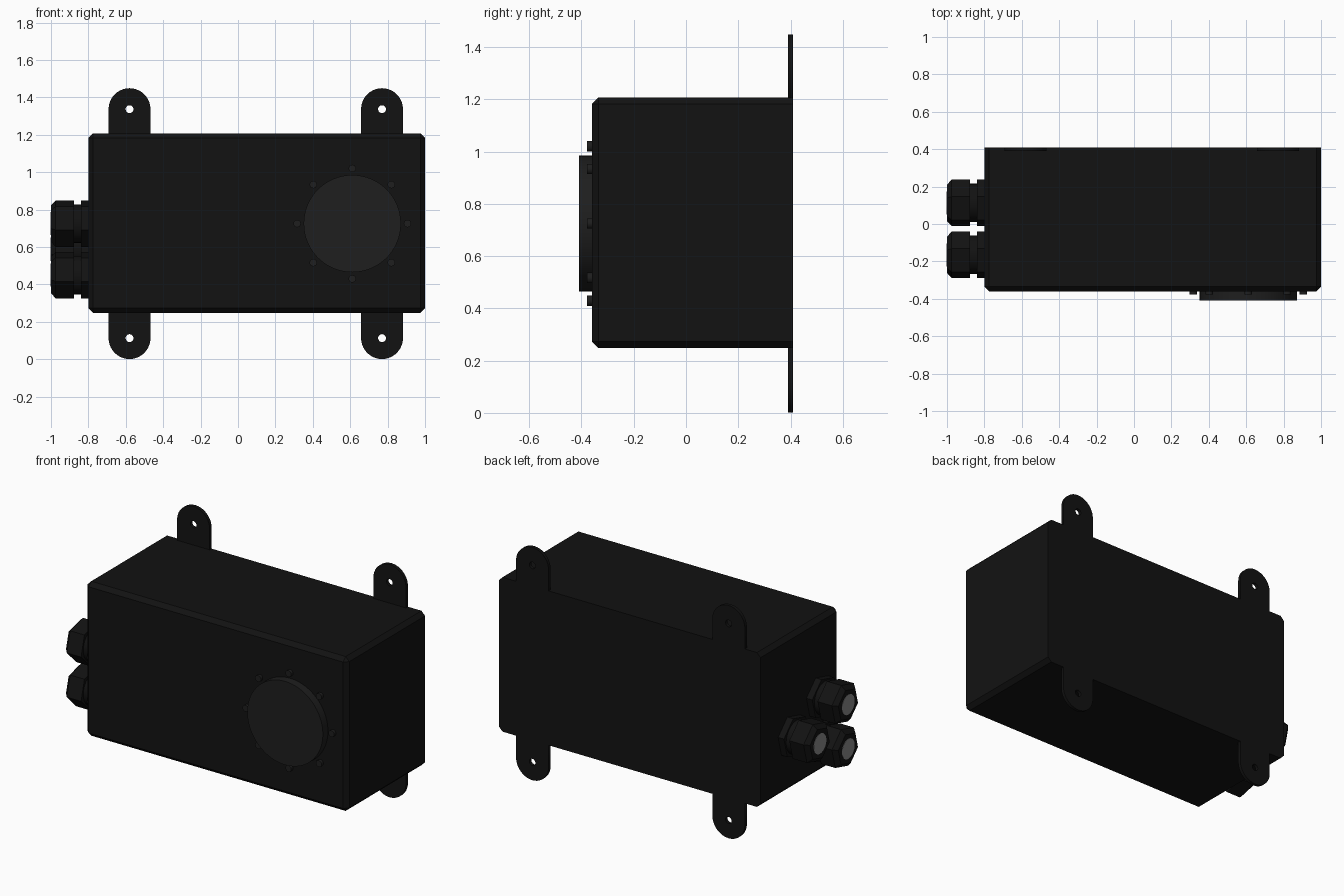
import bpy, bmesh, math
from mathutils import Matrix

if "Cube" in bpy.data.objects:
    bpy.data.objects.remove(bpy.data.objects["Cube"])


def material(name, v):
    m = bpy.data.materials.new(name)
    m.diffuse_color = (v, v, v, 1)
    m.use_nodes = True
    m.node_tree.nodes["Principled BSDF"].inputs["Base Color"].default_value = m.diffuse_color
    return m


BLACK = material("black_plastic", 0.006)
DARK = material("dark_grey", 0.013)
GREY = material("cable_grey", 0.25)
MID_Z = 0.725


def make(name, bm, mat, smooth=False):
    bmesh.ops.recalc_face_normals(bm, faces=bm.faces)
    me = bpy.data.meshes.new(name)
    bm.to_mesh(me)
    bm.free()
    ob = bpy.data.objects.new(name, me)
    bpy.context.collection.objects.link(ob)
    me.materials.append(mat)
    if smooth:
        bpy.ops.object.select_all(action='DESELECT')
        bpy.context.view_layer.objects.active = ob
        ob.select_set(True)
        bpy.ops.object.shade_smooth_by_angle(angle=math.radians(30))
    return ob


def lathe(bm, profile, sides, matrix, phase=0):
    """Capped prism from (radius, height) pairs along local z."""
    rings = []
    for r, h in profile:
        angles = [phase + math.tau * i / sides for i in range(sides)]
        rings.append([bm.verts.new(matrix @ Matrix.Translation(
            (r * math.cos(a), r * math.sin(a), h)).translation) for a in angles])
    for a, b in zip(rings, rings[1:]):
        for i in range(sides):
            j = (i + 1) % sides
            bm.faces.new((a[i], a[j], b[j], b[i]))
    bm.faces.new(rings[0][::-1])
    bm.faces.new(rings[-1])


# Enclosure: chamfered everywhere except around the flat back
bm = bmesh.new()
bmesh.ops.create_cube(bm, size=1, matrix=Matrix.Translation((0.1, 0.025, MID_Z + 0.003))
                      @ Matrix.Diagonal((1.8, 0.77, 0.96, 1)))
edges = [e for e in bm.edges if min(v.co.y for v in e.verts) < 0]
back_y = max(v.co.y for v in bm.verts)
bmesh.ops.bevel(bm, geom=edges, offset=0.025, segments=1, affect='EDGES', clamp_overlap=True)
# keep the rear rim square to the back plane
for v in bm.verts:
    v.co.y = min(v.co.y, back_y)
make("enclosure", bm, BLACK)


# Mounting tabs: rounded flat ears with a screw hole
def tab(name, x, up):
    r, zc, base = 0.112, 0.612, 0.47
    cu = bpy.data.curves.new(name, 'CURVE')
    cu.dimensions, cu.fill_mode, cu.extrude = '2D', 'BOTH', 0.01
    outline = [(r, base)] + [(r * math.cos(math.pi * i / 20), zc + r * math.sin(math.pi * i / 20))
                             for i in range(21)] + [(-r, base)]
    hole = [(0.021 * math.cos(math.tau * i / 24), zc + 0.021 * math.sin(math.tau * i / 24))
            for i in range(24)]
    for pts in (outline, hole):
        sp = cu.splines.new('POLY')
        sp.points.add(len(pts) - 1)
        for p, (px, pz) in zip(sp.points, pts):
            p.co = (px, pz * up, 0, 1)
        sp.use_cyclic_u = True
    ob = bpy.data.objects.new(name, cu)
    bpy.context.collection.objects.link(ob)
    ob.location = (x, 0.4, MID_Z)
    ob.rotation_euler = (math.pi / 2, 0, 0)
    cu.materials.append(BLACK)
    bpy.ops.object.select_all(action='DESELECT')
    bpy.context.view_layer.objects.active = ob
    ob.select_set(True)
    bpy.ops.object.convert(target='MESH')


for side, x in (("left", -0.58), ("right", 0.77)):
    for level, up in (("upper", 1), ("lower", -1)):
        tab(f"{level}_{side}_tab", x, up)

# Round front cover with a ring of eight studs
to_front = Matrix.Translation((0.611, -0.35, MID_Z)) @ Matrix.Rotation(math.pi / 2, 4, 'X')
bm = bmesh.new()
lathe(bm, [(0.26, 0), (0.26, 0.06)], 64, to_front)
make("round_cover", bm, DARK, True)
bm = bmesh.new()
for i in range(8):
    a = math.tau * i / 8
    lathe(bm, [(0.02, 0), (0.02, 0.028)], 16, to_front
          @ Matrix.Translation((0.295 * math.cos(a), 0.295 * math.sin(a), 0)))
make("cover_studs", bm, DARK, True)

# Cable glands on the left end: hex base nut, round neck, chamfered hex cap
HEX = 0.129
for n, (y, z) in enumerate(((-0.165, 0.725), (-0.165, 0.45), (0.113, 0.588)), 1):
    # local z points to -x, local x to +z, local y to -y
    to_left = Matrix.Translation((-0.79, y, z)) @ Matrix(
        ((0, 0, -1, 0), (0, -1, 0, 0), (1, 0, 0, 0), (0, 0, 0, 1)))
    phase = math.radians(15)
    bm = bmesh.new()
    lathe(bm, [(HEX, 0), (HEX, 0.05)], 6, to_left, -phase)
    lathe(bm, [(HEX, 0.087), (HEX, 0.185), (0.1, 0.21)], 6, to_left, -phase)
    make(f"gland_nuts_{n}", bm, BLACK)
    bm = bmesh.new()
    lathe(bm, [(0.103, 0.045), (0.103, 0.09)], 32, to_left)
    make(f"gland_neck_{n}", bm, BLACK, True)
    bm = bmesh.new()
    lathe(bm, [(0.062, 0.2), (0.062, 0.2115)], 32, to_left)
    make(f"gland_insert_{n}", bm, GREY, True)
